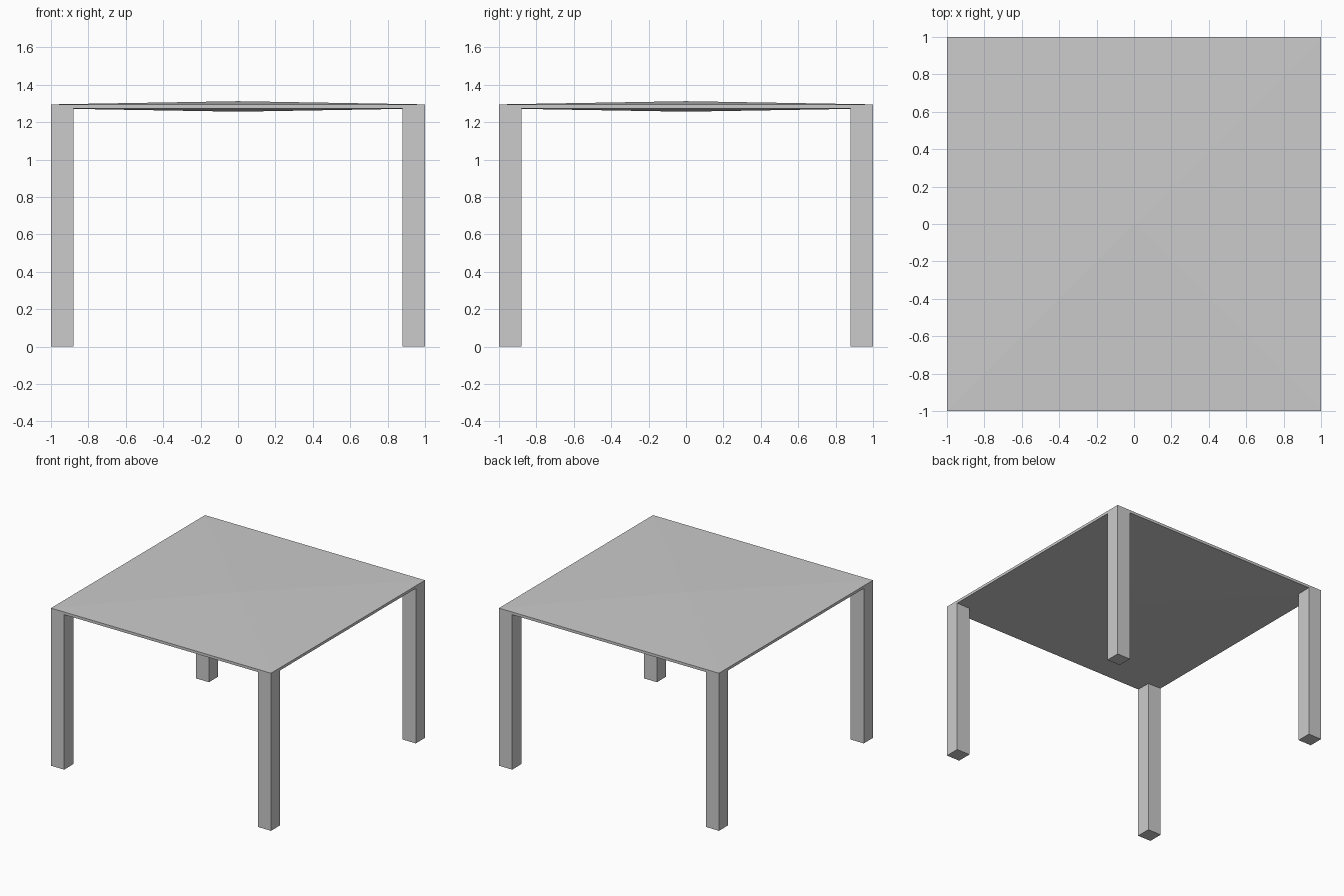
import bpy, bmesh

if "Cube" in bpy.data.objects:
    bpy.data.objects.remove(bpy.data.objects["Cube"])

EDGE_LOW, EDGE_HIGH = 1.273, 1.295   # slab thickness at the rim
BULGE = 0.017                        # rise / sag at the centre
LEG = 0.12


def box(name, lo, hi, crown=0.0):
    """Box between two corners; crown pokes the top and bottom outward."""
    bm = bmesh.new()
    bmesh.ops.create_cube(bm, size=1.0)
    for v in bm.verts:
        v.co = [lo[i] + (v.co[i] + 0.5) * (hi[i] - lo[i]) for i in range(3)]
    bm.normal_update()
    if crown:
        caps = [f for f in bm.faces if abs(f.normal.z) > 0.9]
        mid = (lo[2] + hi[2]) / 2
        for v in bmesh.ops.poke(bm, faces=caps)["verts"]:
            v.co.z += crown if v.co.z > mid else -crown
    mesh = bpy.data.meshes.new(name)
    bm.to_mesh(mesh)
    bm.free()
    obj = bpy.data.objects.new(name, mesh)
    bpy.context.collection.objects.link(obj)
    return obj


# Table top: thin square slab, very shallow pyramid on both faces
box("table_top", (-1, -1, EDGE_LOW), (1, 1, EDGE_HIGH), BULGE)

# Four square legs flush with the corners
for sx, side in ((-1, "left"), (1, "right")):
    for sy, end in ((-1, "front"), (1, "back")):
        xs = sorted((sx, sx * (1 - LEG)))
        ys = sorted((sy, sy * (1 - LEG)))
        box(f"{end}_{side}_leg", (xs[0], ys[0], 0), (xs[1], ys[1], EDGE_LOW))
